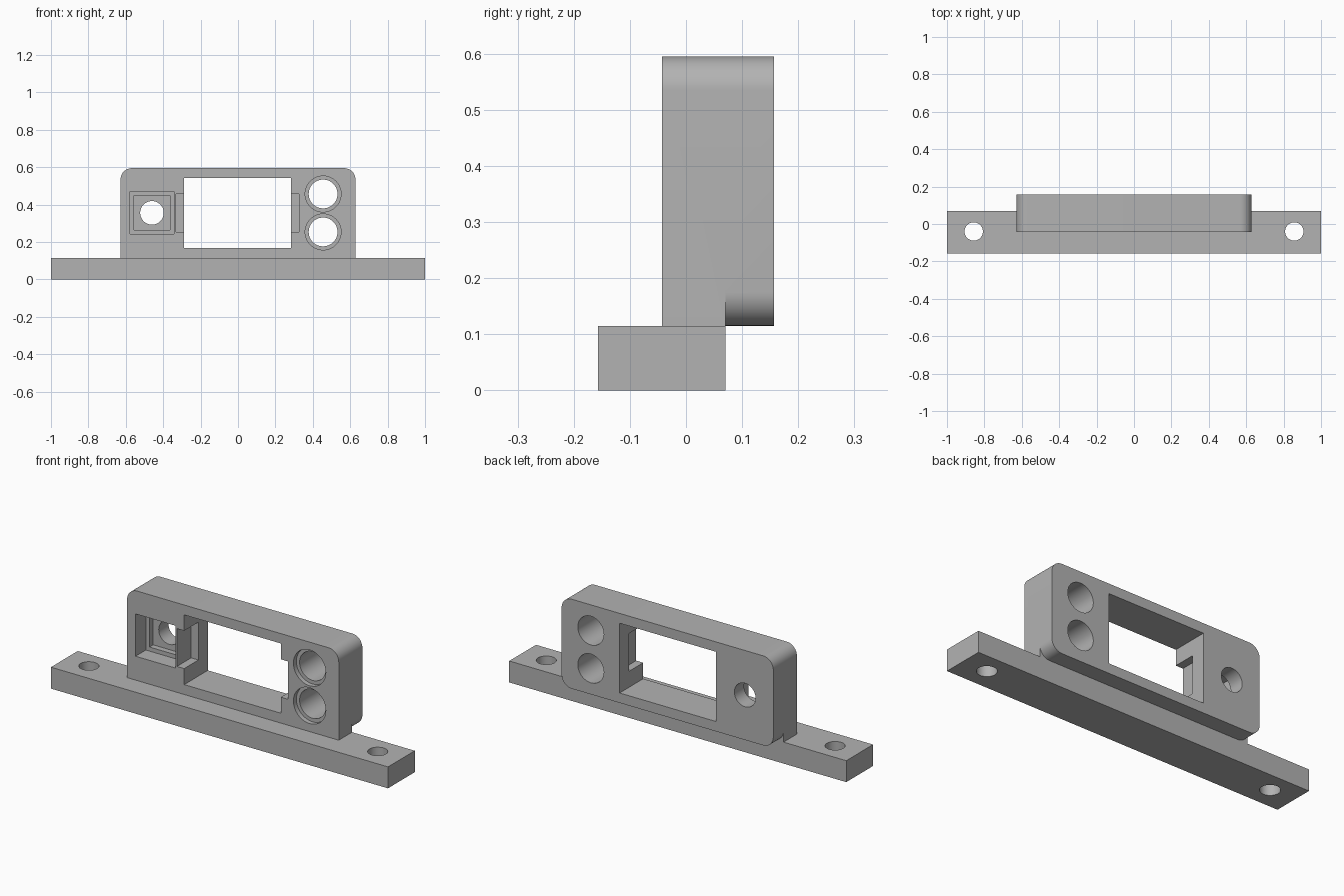
import bpy
from math import sin, cos, pi, radians

if "Cube" in bpy.data.objects:
    bpy.data.objects.remove(bpy.data.objects["Cube"])

GREY = (0.45, 0.45, 0.45, 1.0)
grey = bpy.data.materials.new("plain grey")
grey.use_nodes = True
grey.diffuse_color = GREY
grey.node_tree.nodes["Principled BSDF"].inputs["Base Color"].default_value = GREY

FRONT, STEP, BACK = -0.043, 0.07, 0.157   # panel depth stations
BASE_TOP, TOP, HALF = 0.115, 0.595, 0.628
RADIUS = 0.06


def prism(name, outline, y0, y1):
    """Extrude an x-z outline from y0 to y1."""
    n = len(outline)
    verts = [(x, y, z) for y in (y0, y1) for x, z in outline]
    faces = [tuple(range(n)), tuple(range(2 * n - 1, n - 1, -1))]
    faces += [(i, n + i, n + (i + 1) % n, (i + 1) % n) for i in range(n)]
    mesh = bpy.data.meshes.new(name)
    mesh.from_pydata(verts, [], faces)
    mesh.materials.append(grey)
    obj = bpy.data.objects.new(name, mesh)
    bpy.context.collection.objects.link(obj)
    return obj


def box(name, x0, x1, z0, z1, y0, y1):
    return prism(name, [(x0, z0), (x1, z0), (x1, z1), (x0, z1)], y0, y1)


def disc(name, x, z, r, y0, y1, steps=64):
    ring = [(x + r * cos(2 * pi * i / steps), z + r * sin(2 * pi * i / steps))
            for i in range(steps)]
    return prism(name, ring, y0, y1)


def panel_outline(round_bottom):
    """Plate outline with round top corners and optional round bottom ones."""
    points = []
    for k, (sx, z) in enumerate([(1, BASE_TOP), (1, TOP), (-1, TOP), (-1, BASE_TOP)]):
        if z == BASE_TOP and not round_bottom:
            points.append((sx * HALF, z))
            continue
        cx = sx * (HALF - RADIUS)
        cz = z + RADIUS if z == BASE_TOP else z - RADIUS
        for i in range(13):
            a = (k - 1 + i / 12) * pi / 2
            points.append((cx + RADIUS * cos(a), cz + RADIUS * sin(a)))
    return points


def combine(target, other, operation):
    """Apply a boolean and remove the helper."""
    mod = target.modifiers.new("bool", "BOOLEAN")
    mod.operation, mod.solver, mod.object = operation, "EXACT", other
    bpy.ops.object.select_all(action="DESELECT")
    bpy.context.view_layer.objects.active = target
    target.select_set(True)
    bpy.ops.object.modifier_apply(modifier=mod.name)
    bpy.data.objects.remove(other)


# Upright panel: square feet in front, fully rounded at the rear
panel = prism("sensor_panel", panel_outline(False), FRONT, STEP)
combine(panel, prism("rear", panel_outline(True), STEP, BACK), "UNION")

# Display window with blind side notches
out_f, out_b = FRONT - 0.1, BACK + 0.1
cutters = [
    box("window", -0.289, 0.284, 0.168, 0.542, out_f, out_b),
    box("notches", -0.332, 0.326, 0.254, 0.457, out_f, 0.077),
    # Stepped square button pocket and its hole
    box("pocket", -0.578, -0.342, 0.243, 0.47, out_f, 0.044),
    box("inner_pocket", -0.556, -0.364, 0.265, 0.45, out_f, 0.075),
    disc("button_hole", -0.46, 0.356, 0.063, out_f, out_b),
]
# Pair of counterbored round holes
for z in (0.457, 0.254):
    cutters.append(disc("bore", 0.455, z, 0.077, out_f, out_b))
    cutters.append(disc("counterbore", 0.455, z, 0.096, out_f, FRONT + 0.025))
for c in cutters:
    combine(panel, c, "DIFFERENCE")

# Mounting base with a screw hole at each end
base = box("mounting_base", -1, 1, 0, BASE_TOP, -0.157, STEP)
for x in (-0.857, 0.857):
    hole = disc("screw_hole", x, 0, 0.049, -0.5, 0.5)
    hole.rotation_euler.x = radians(90)
    hole.location.y = -0.04
    bpy.context.view_layer.update()
    combine(base, hole, "DIFFERENCE")

for obj in (panel, base):
    bpy.ops.object.select_all(action="DESELECT")
    bpy.context.view_layer.objects.active = obj
    obj.select_set(True)
    bpy.ops.object.shade_smooth_by_angle(angle=radians(30))
